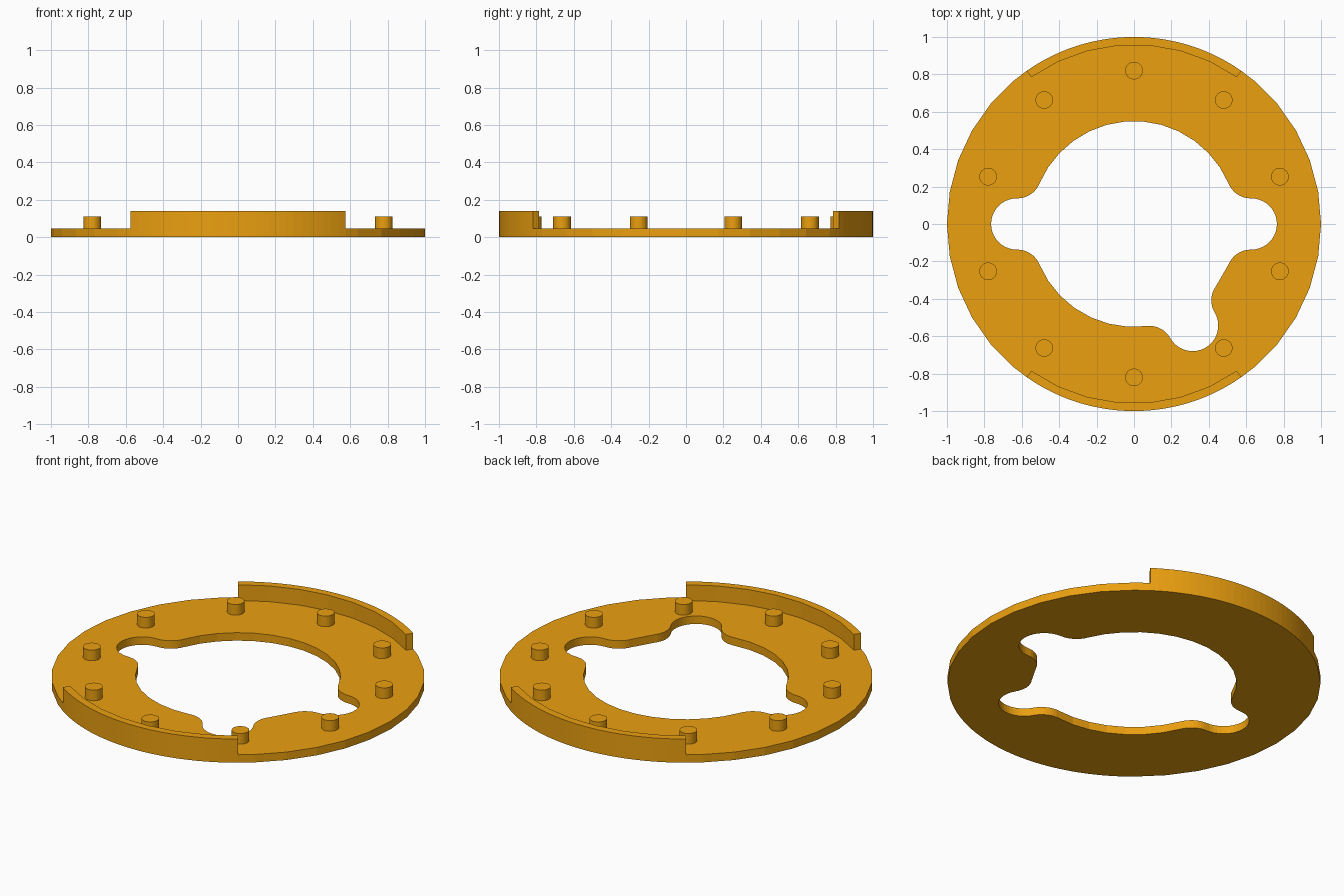
import bpy, bmesh
from math import sin, cos, radians, degrees, acos, atan2

if "Cube" in bpy.data.objects:
    bpy.data.objects.remove(bpy.data.objects["Cube"])

PLATE_Z, WALL_Z, PEG_Z = 0.047, 0.14, 0.11

orange = bpy.data.materials.new("orange")
orange.diffuse_color = (0.83, 0.35, 0.005, 1)
orange.use_nodes = True
orange.node_tree.nodes["Principled BSDF"].inputs["Base Color"].default_value = orange.diffuse_color


def arc(cx, cy, r, a0, a1, n):
    """Points on an arc, angles in degrees, both ends included."""
    return [(cx + r * cos(radians(a0 + (a1 - a0) * i / n)),
             cy + r * sin(radians(a0 + (a1 - a0) * i / n))) for i in range(n + 1)]


def prism(name, loops, z0, z1):
    """Extrude closed 2D loops (inner loops become holes) from z0 to z1."""
    cu = bpy.data.curves.new(name, 'CURVE')
    cu.dimensions, cu.fill_mode = '2D', 'BOTH'
    cu.extrude = (z1 - z0) / 2
    for pts in loops:
        # drop coincident neighbours where arcs meet
        pts = [p for i, p in enumerate(pts)
               if abs(p[0] - pts[i - 1][0]) + abs(p[1] - pts[i - 1][1]) > 1e-4]
        sp = cu.splines.new('POLY')
        sp.points.add(len(pts) - 1)
        for sp_pt, (x, y) in zip(sp.points, pts):
            sp_pt.co = (x, y, 0, 1)
        sp.use_cyclic_u = True
    tmp = bpy.data.objects.new(name + "_curve", cu)
    bpy.context.collection.objects.link(tmp)
    bpy.context.view_layer.update()
    me = bpy.data.meshes.new_from_object(
        tmp.evaluated_get(bpy.context.evaluated_depsgraph_get()))
    bpy.data.objects.remove(tmp)
    bpy.data.curves.remove(cu)
    bm = bmesh.new()
    bm.from_mesh(me)
    bmesh.ops.translate(bm, verts=bm.verts, vec=(0, 0, (z0 + z1) / 2))
    bmesh.ops.remove_doubles(bm, verts=bm.verts, dist=1e-5)
    bmesh.ops.recalc_face_normals(bm, faces=bm.faces)
    for f in bm.faces:
        f.smooth = False
    bm.to_mesh(me)
    bm.free()
    me.name = name
    me.materials.clear()
    me.materials.append(orange)
    ob = bpy.data.objects.new(name, me)
    bpy.context.collection.objects.link(ob)
    return ob


# Plate outline: coarse at the sides, fine under the walls
outer = []
for a in (0, 180):
    outer += arc(0, 0, 1, a - 55, a - 50, 1) + arc(0, 0, 1, a - 50, a + 50, 10)
    outer += arc(0, 0, 1, a + 55, a + 125, 28)

# Hole: a circle with three lobes, blended by fillets
R, LOBE_D, LOBE_R, FIL = 0.55, 0.627, 0.137, 0.127
D, E = R + FIL, LOBE_R + FIL
t = degrees(acos((D * D + LOBE_D ** 2 - E * E) / (2 * D * LOBE_D)))
fx, fy = D * cos(radians(t)), D * sin(radians(t))
b = degrees(atan2(fy, fx - LOBE_D))      # lobe half-sweep
hole = []
for a, nxt in ((0, 180), (180, 300), (300, 360)):
    ca, sa = cos(radians(a)), sin(radians(a))
    f1 = (fx * ca + fy * sa, fx * sa - fy * ca)
    f2 = (fx * ca - fy * sa, fx * sa + fy * ca)
    hole += arc(*f1, FIL, a - t + 180, a - b + 180, 8)
    hole += arc(LOBE_D * ca, LOBE_D * sa, LOBE_R, a - b, a + b, 20)
    hole += arc(*f2, FIL, a + b + 180, a + t + 180, 8)
    hole += arc(0, 0, R, a + t, nxt - t, max(1, round((nxt - a - 2 * t) / 10)))
prism("ring_plate", [outer, hole], 0, PLATE_Z)

# Raised rim walls, back and front
for name, a in (("back_wall", 90), ("front_wall", 270)):
    prism(name, [arc(0, 0, 1, a - 35, a + 35, 28) + arc(0, 0, 0.958, a + 35, a - 35, 7)],
          PLATE_Z, WALL_Z)

# Round pegs, mirrored in both axes
spots = [(0, s * 0.82) for s in (1, -1)]
spots += [(sx * x, sy * y) for x, y in ((0.48, 0.663), (0.78, 0.253))
          for sx in (1, -1) for sy in (1, -1)]
for i, (x, y) in enumerate(spots):
    prism(f"peg_{i + 1}", [arc(x, y, 0.047, 0, 360, 32)], PLATE_Z, PEG_Z)
